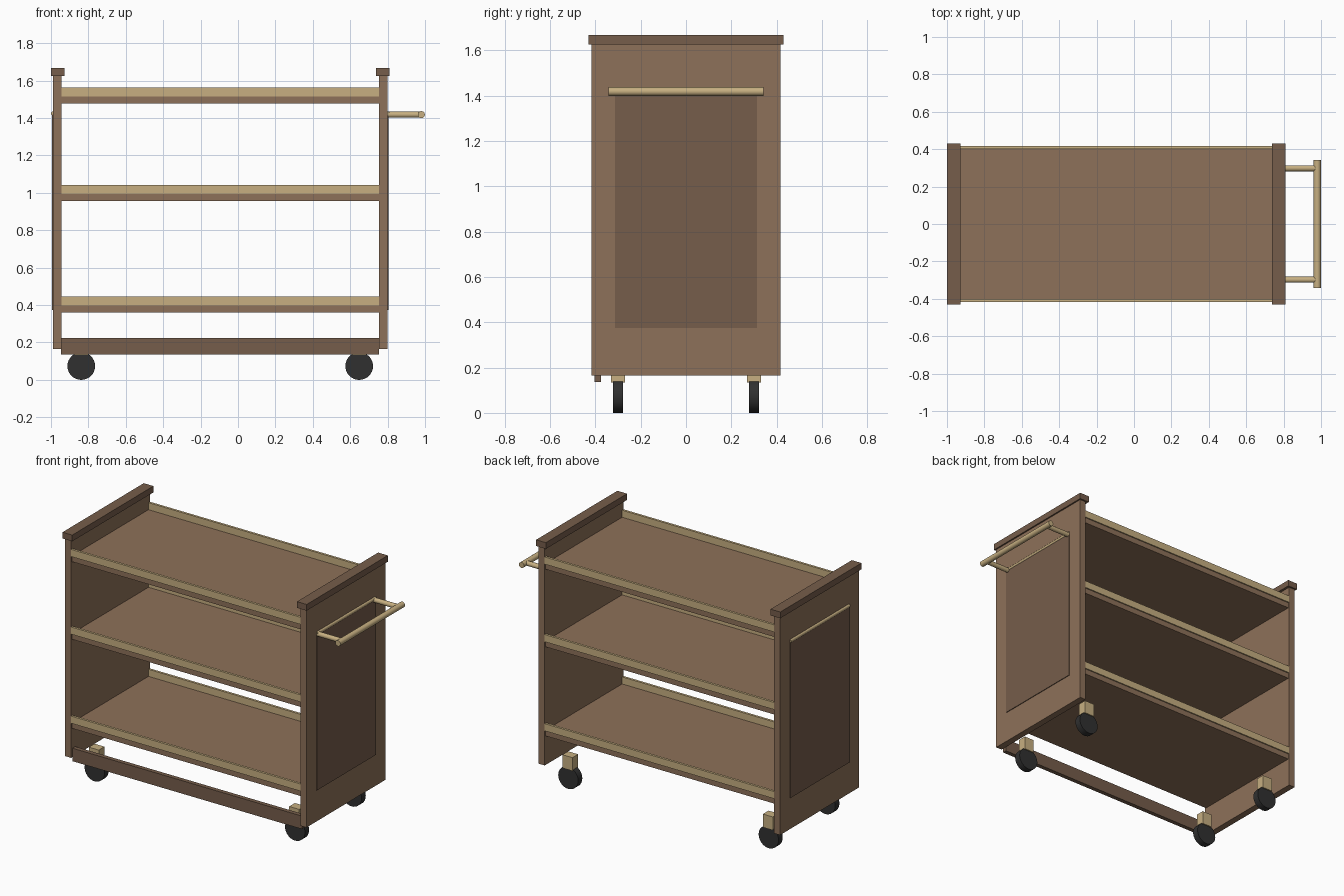
import bpy
from math import pi

if "Cube" in bpy.data.objects:
    bpy.data.objects.remove(bpy.data.objects["Cube"])


def material(name, rgb):
    m = bpy.data.materials.new(name)
    m.diffuse_color = (*rgb, 1)
    m.use_nodes = True
    m.node_tree.nodes["Principled BSDF"].inputs["Base Color"].default_value = m.diffuse_color
    return m


BROWN = material("brown_wood", (0.27, 0.165, 0.10))
DARK = material("dark_wood", (0.18, 0.11, 0.07))
TAN = material("tan_wood", (0.57, 0.43, 0.22))
BLACK = material("rubber", (0.03, 0.03, 0.03))


def box(name, x, y, z, mat):
    """Box from (min, max) ranges."""
    r = (x, y, z)
    bpy.ops.mesh.primitive_cube_add(size=1, location=[(a + b) / 2 for a, b in r])
    o = bpy.context.object
    o.name = name
    o.scale = [b - a for a, b in r]
    bpy.ops.object.transform_apply(location=False, rotation=False, scale=True)
    o.data.materials.append(mat)
    return o


def rod(name, loc, radius, length, axis, mat, sides=24):
    """Cylinder lying along x or y."""
    rot = (0, pi / 2, 0) if axis == "x" else (pi / 2, 0, 0)
    bpy.ops.mesh.primitive_cylinder_add(vertices=sides, radius=radius, depth=length,
                                        location=loc, rotation=rot)
    o = bpy.context.object
    o.name = name
    o.data.materials.append(mat)
    bpy.ops.object.shade_smooth_by_angle()
    return o


CX = -0.095  # centre of the cart body along x


def span(s, a, b):
    """Mirror an x range about the body centre."""
    return tuple(sorted((CX + s * a, CX + s * b)))


# End panels with caps, raised faces and trim
for side, s in (("left", -1), ("right", 1)):
    box(f"{side}_end_panel", span(s, 0.85, 0.895), (-0.418, 0.418), (0.165, 1.63), BROWN)
    box(f"{side}_cap", span(s, 0.833, 0.905), (-0.43, 0.43), (1.625, 1.667), DARK)
    box(f"{side}_raised_face", span(s, 0.89, 0.9), (-0.313, 0.313), (0.375, 1.418), DARK)
    rod(f"{side}_face_trim", (CX + s * 0.894, 0, 1.425), 0.011, 0.626, "y", TAN, 16)

# Shelves with lips front and back
X_IN = (CX - 0.85, CX + 0.85)
for level, z in (("lower", 0.36), ("middle", 0.957), ("upper", 1.477)):
    box(f"{level}_shelf", X_IN, (-0.41, 0.41), (z, z + 0.038), BROWN)
    for side, y in (("front", (-0.418, -0.402)), ("back", (0.402, 0.418))):
        box(f"{level}_{side}_lip", X_IN, y, (z + 0.037, z + 0.085), TAN)

# Front base rail
box("base_rail", X_IN, (-0.403, -0.374), (0.137, 0.224), DARK)

# Casters
for xn, x in (("left", -0.838), ("right", 0.648)):
    for yn, y in (("front", -0.3), ("back", 0.3)):
        box(f"{yn}_{xn}_caster_block", (x - 0.037, x + 0.037), (y - 0.03, y + 0.03),
            (0.133, 0.222), TAN)
        rod(f"{yn}_{xn}_wheel", (x, y, 0.074), 0.074, 0.044, "y", BLACK, 32)

# Push handle on the right end
rod("handle_bar", (0.98, 0, 1.418), 0.019, 0.684, "y", TAN)
for yn, y in (("front", -0.298), ("back", 0.298)):
    rod(f"{yn}_handle_arm", (0.885, y, 1.418), 0.016, 0.18, "x", TAN)
